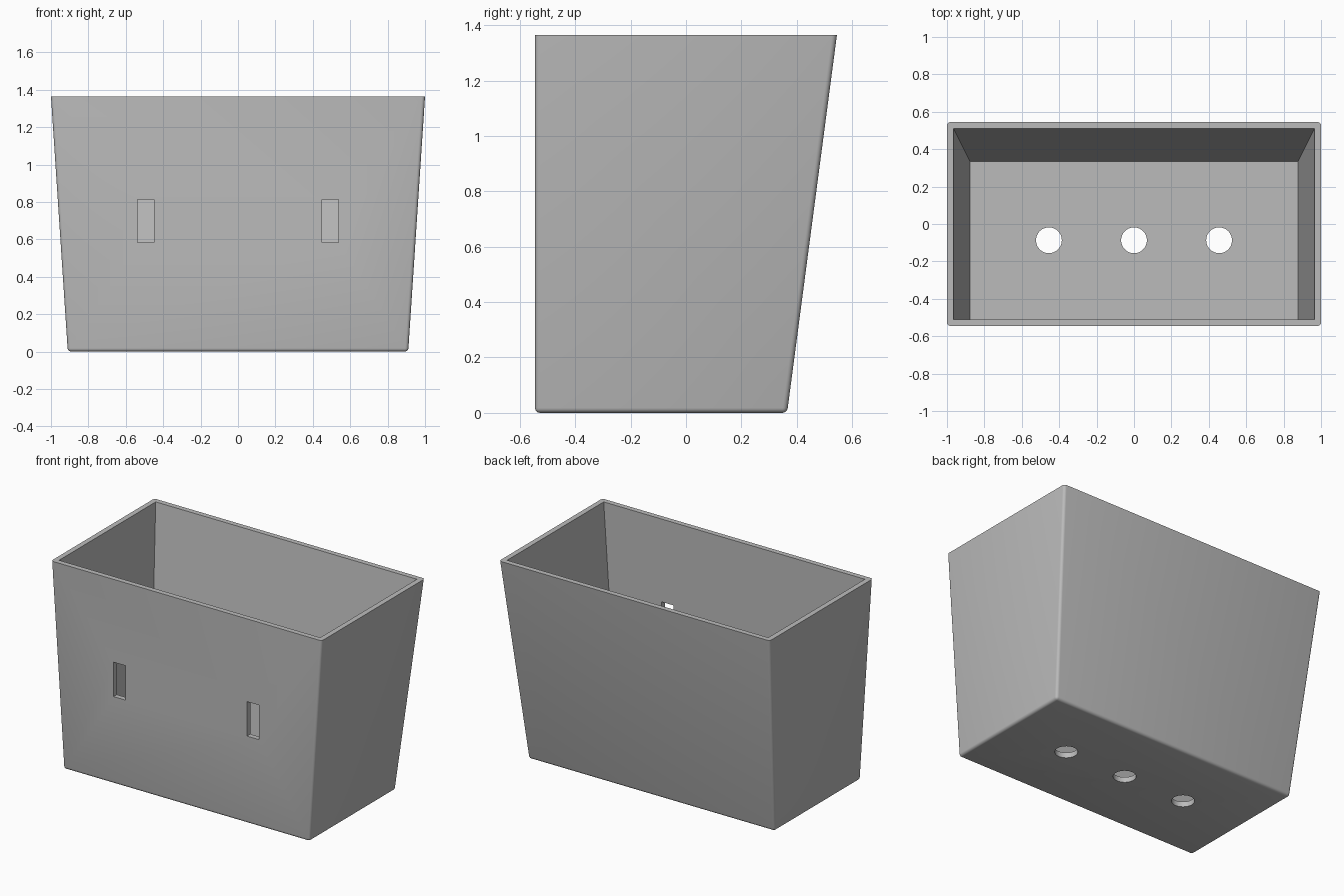
import bpy
import bmesh
from math import radians

if "Cube" in bpy.data.objects:
    bpy.data.objects.remove(bpy.data.objects["Cube"], do_unlink=True)

HEIGHT = 1.365
WALL = 0.035
FRONT = -0.545
ROUND = 0.018

grey = bpy.data.materials.new("plain grey")
grey.use_nodes = True
colour = (0.5, 0.5, 0.5, 1)
grey.diffuse_color = colour
grey.node_tree.nodes["Principled BSDF"].inputs["Base Color"].default_value = colour


def half_width(z):
    return 0.91 + 0.09 * z / HEIGHT


def back(z):
    return 0.365 + 0.18 * z / HEIGHT


def tapered_box(name, z0, z1, inset=0, rounding=0):
    """Box with an upright front and flared sides and back."""
    bm = bmesh.new()
    bmesh.ops.create_cube(bm, size=2)
    for v in bm.verts:
        z = z1 if v.co.z > 0 else z0
        v.co.x *= half_width(z) - inset
        v.co.y = back(z) - inset if v.co.y > 0 else FRONT + inset
        v.co.z = z
    if rounding:
        # Round everything but the rim
        edges = [e for e in bm.edges if min(v.co.z for v in e.verts) < z1 - 0.01]
        bmesh.ops.bevel(bm, geom=edges, offset=rounding, segments=4,
                        profile=0.5, affect='EDGES', clamp_overlap=True)
    mesh = bpy.data.meshes.new(name)
    bm.to_mesh(mesh)
    bm.free()
    obj = bpy.data.objects.new(name, mesh)
    bpy.context.collection.objects.link(obj)
    mesh.materials.append(grey)
    return obj


# Planter body and the hollow inside it
planter = tapered_box("planter_body", 0, HEIGHT, rounding=ROUND)
cutters = [tapered_box("hollow_cutter", WALL, HEIGHT + 0.1, inset=WALL)]

# Drain holes in the floor
for x in (-0.455, 0, 0.455):
    bpy.ops.mesh.primitive_cylinder_add(vertices=48, radius=0.069, depth=0.2,
                                        location=(x, -0.087, 0))
    cutters.append(bpy.context.object)

# Hanging slots in the front wall
for x in (-0.493, 0.493):
    bpy.ops.mesh.primitive_cube_add(size=1, location=(x, FRONT, 0.697))
    slot = bpy.context.object
    slot.scale = (0.09, 0.2, 0.23)
    cutters.append(slot)

# Cut the openings, then drop the cutters
for cutter in cutters:
    cutter.hide_render = True
    mod = planter.modifiers.new("cut", 'BOOLEAN')
    mod.operation = 'DIFFERENCE'
    mod.solver = 'EXACT'
    mod.object = cutter
bpy.ops.object.select_all(action='DESELECT')
planter.select_set(True)
bpy.context.view_layer.objects.active = planter
for mod in list(planter.modifiers):
    bpy.ops.object.modifier_apply(modifier=mod.name)
for cutter in cutters:
    bpy.data.objects.remove(cutter, do_unlink=True)

planter.data.materials.clear()
planter.data.materials.append(grey)
for face in planter.data.polygons:
    face.material_index = 0
bpy.ops.object.shade_smooth_by_angle(angle=radians(35))
